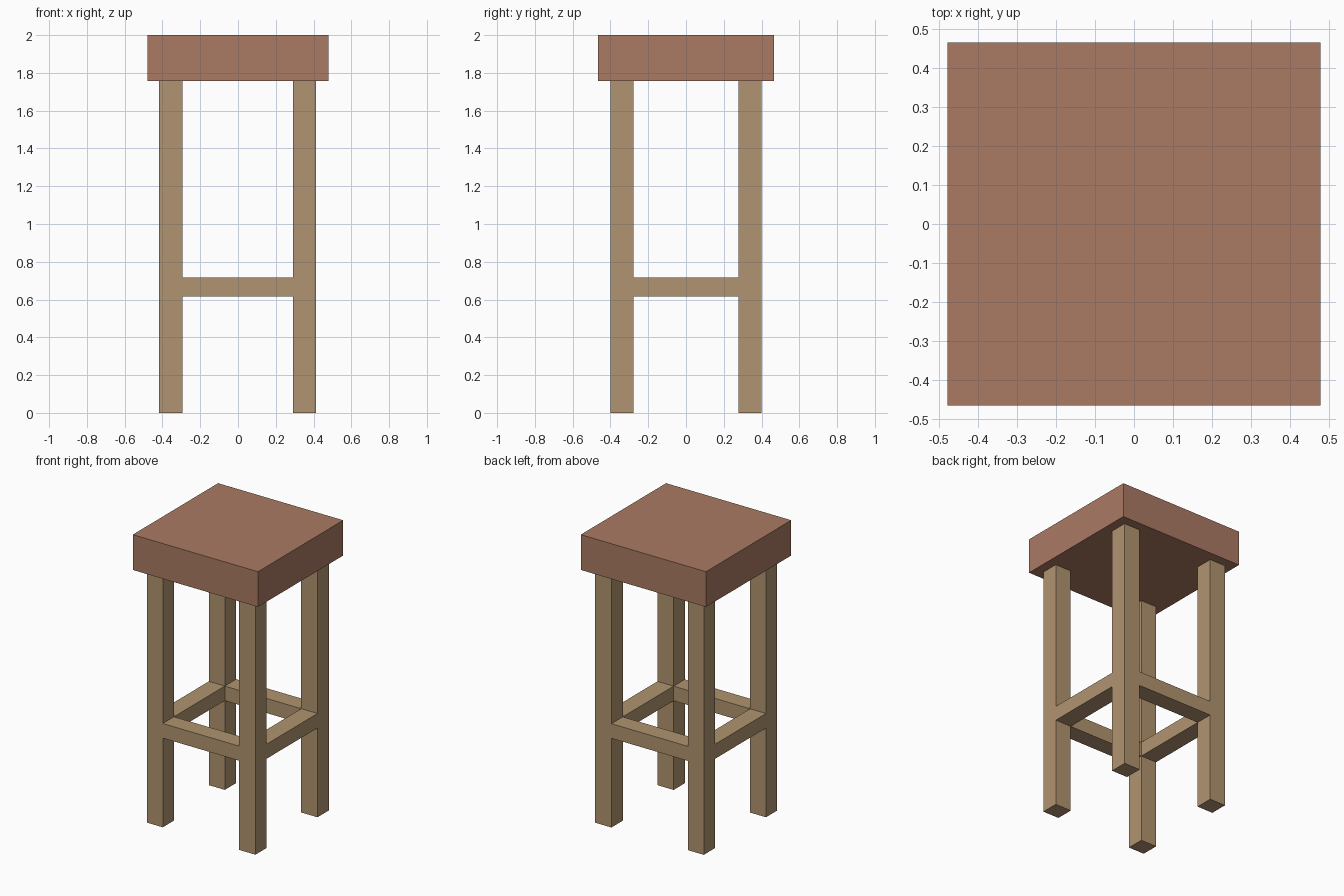
import bpy

if "Cube" in bpy.data.objects:
    bpy.data.objects.remove(bpy.data.objects["Cube"])


def material(name, rgb):
    mat = bpy.data.materials.new(name)
    mat.diffuse_color = (*rgb, 1.0)
    mat.use_nodes = True
    mat.node_tree.nodes["Principled BSDF"].inputs["Base Color"].default_value = mat.diffuse_color
    return mat


def box(name, low, high, mat):
    """Axis-aligned block between two corners."""
    bpy.ops.mesh.primitive_cube_add(size=1)
    obj = bpy.context.object
    obj.name = name
    obj.location = [(a + b) / 2 for a, b in zip(low, high)]
    obj.scale = [b - a for a, b in zip(low, high)]
    bpy.ops.object.transform_apply(location=True, rotation=False, scale=True)
    obj.data.materials.append(mat)
    return obj


leather = material("reddish_brown", (0.402, 0.195, 0.127))
wood = material("light_wood", (0.434, 0.296, 0.162))

SEAT_Z = 1.756
RAIL_Z = (0.617, 0.718)
LEG_X = {"left": (-0.417, -0.295), "right": (0.29, 0.414)}
LEG_Y = {"front": (-0.401, -0.279), "back": (0.277, 0.401)}

# Thick square seat
box("seat", (-0.479, -0.466, SEAT_Z), (0.479, 0.466, 2.0), leather)

# Four straight legs
for side, (x0, x1) in LEG_X.items():
    for end, (y0, y1) in LEG_Y.items():
        box(f"{end}_{side}_leg", (x0, y0, 0), (x1, y1, SEAT_Z), wood)

# Front and back foot rails, as deep as the legs
for end, (y0, y1) in LEG_Y.items():
    box(f"{end}_rail", (LEG_X["left"][1], y0, RAIL_Z[0]),
        (LEG_X["right"][0], y1, RAIL_Z[1]), wood)

# Side foot rails, as wide as the legs
for side, (x0, x1) in LEG_X.items():
    box(f"{side}_rail", (x0, LEG_Y["front"][1], RAIL_Z[0]),
        (x1, LEG_Y["back"][0], RAIL_Z[1]), wood)
